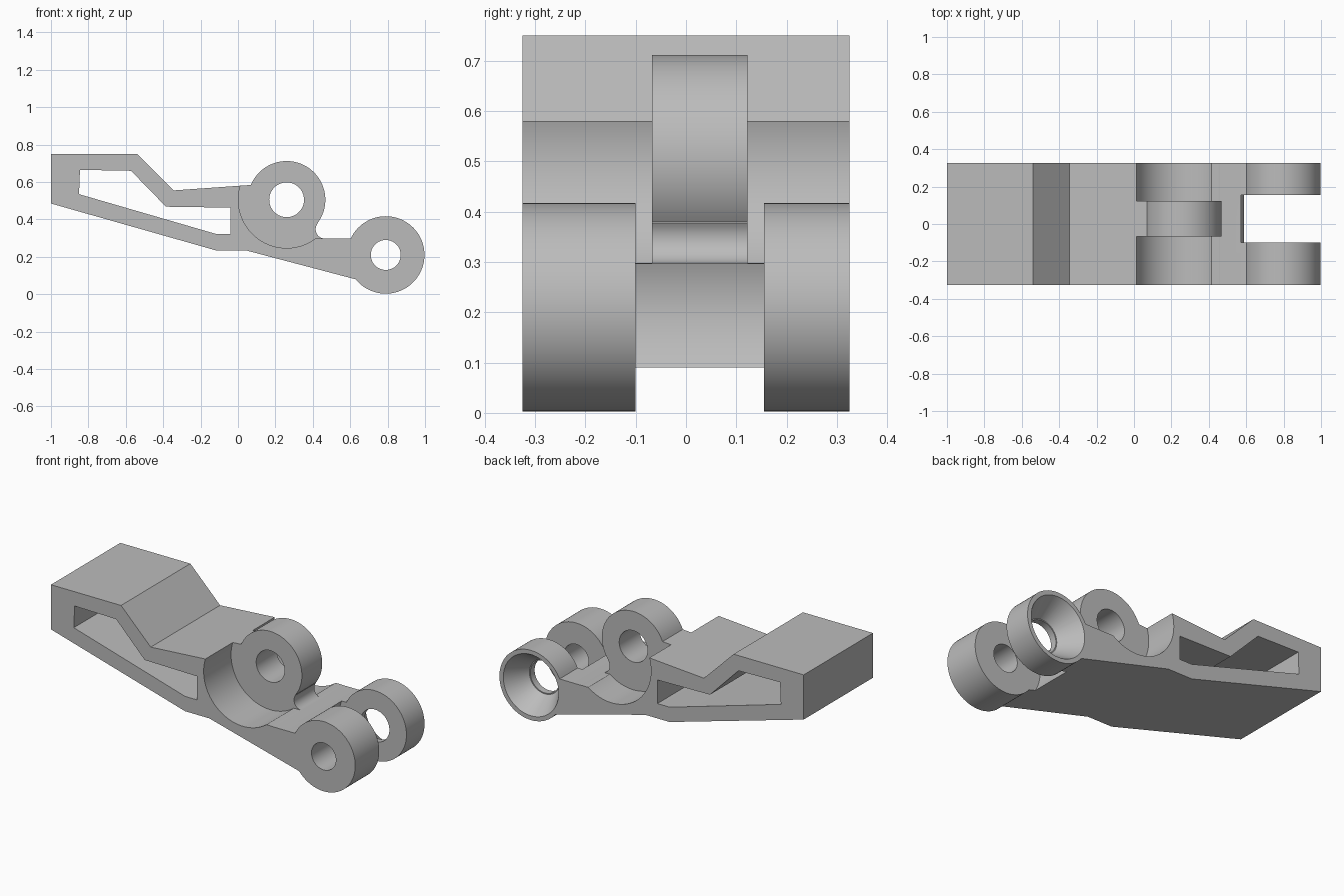
import bpy
import bmesh
from math import radians, sin, cos, pi

cube = bpy.data.objects.get("Cube")
if cube:
    bpy.data.objects.remove(cube, do_unlink=True)

grey = bpy.data.materials.new("plain grey")
grey.use_nodes = True
COLOUR = (0.5, 0.5, 0.5, 1)
grey.diffuse_color = COLOUR
grey.node_tree.nodes["Principled BSDF"].inputs["Base Color"].default_value = COLOUR

HALF = 0.325             # half width of the lever
PIVOT = (0.26, 0.505)    # centre knuckle axis (x, z)
FORK = (0.79, 0.21)      # fork lug axis (x, z)
LUG_R = 0.207


def arc(centre, r, a0, a1, n):
    """Points (x, z) along an arc, angles in degrees."""
    angles = [radians(a0 + (a1 - a0) * i / n) for i in range(n + 1)]
    return [(centre[0] + r * cos(a), centre[1] + r * sin(a)) for a in angles]


def loft(name, front, back, y0, y1):
    """Solid between two matching (x, z) profiles at y0 and y1."""
    bm = bmesh.new()
    a = [bm.verts.new((x, y0, z)) for x, z in front]
    b = [bm.verts.new((x, y1, z)) for x, z in back]
    bm.faces.new(a)
    bm.faces.new(b[::-1])
    for i in range(len(a)):
        j = (i + 1) % len(a)
        bm.faces.new((a[j], a[i], b[i], b[j]))
    bmesh.ops.recalc_face_normals(bm, faces=bm.faces)
    mesh = bpy.data.meshes.new(name)
    bm.to_mesh(mesh)
    bm.free()
    mesh.materials.append(grey)
    obj = bpy.data.objects.new(name, mesh)
    bpy.context.collection.objects.link(obj)
    return obj


def prism(name, profile, y0, y1):
    return loft(name, profile, profile, y0, y1)


def ring(centre, r, n=64):
    return arc(centre, r, 0, 360, n)[:-1]


# Lever outline: sloped underside, fork lug, fillet, knuckle, stepped top
outline = [(-1, 0.485), (-0.12, 0.235), (0.04, 0.235)]
outline += arc(FORK, LUG_R, 219, 515, 64)
outline += arc((0.465, 0.347), 0.05, 270, 142, 12)
outline += arc(PIVOT, LUG_R, -37, 157.5, 48)
outline += [(-0.345, 0.555), (-0.54, 0.75), (-1, 0.75)]
lever = prism("lever_body", outline, -HALF, HALF)

# Window through the handle
window = [(-0.85, 0.535), (-0.12, 0.323), (-0.04, 0.323), (-0.04, 0.463),
          (-0.385, 0.468), (-0.572, 0.66), (-0.845, 0.665)]
cutters = [prism("window_cutter", window, -0.5, 0.5)]

# Round recesses either side of the knuckle
recess = arc(PIVOT, 0.258, 162, 306.6, 48)
recess += [(0.5, 0.298), (0.5, 0.85), (recess[0][0], 0.85)]
cutters.append(prism("front_recess_cutter", recess, -0.5, -0.068))
cutters.append(prism("back_recess_cutter", recess, 0.122, 0.5))

# Gap between the fork lugs
cutters.append(prism("fork_gap_cutter", ring(FORK, 0.235, 96), -0.1, 0.155))

# Bores and the conical seat in the back lug
cutters.append(prism("knuckle_bore_cutter", ring(PIVOT, 0.093), -0.2, 0.2))
cutters.append(prism("front_bore_cutter", ring(FORK, 0.08), -0.5, 0))
cutters.append(prism("back_bore_cutter", ring(FORK, 0.095), 0.05, 0.5))
cutters.append(loft("cone_seat_cutter", ring(FORK, 0.101), ring(FORK, 0.189),
                    0.195, HALF + 0.012))

for cutter in cutters:
    cutter.hide_render = True
    mod = lever.modifiers.new(cutter.name, 'BOOLEAN')
    mod.operation = 'DIFFERENCE'
    mod.solver = 'EXACT'
    mod.object = cutter

# Apply the cuts and shade the round faces smoothly
bpy.ops.object.select_all(action='DESELECT')
lever.select_set(True)
bpy.context.view_layer.objects.active = lever
for mod in list(lever.modifiers):
    bpy.ops.object.modifier_apply(modifier=mod.name)
for cutter in cutters:
    bpy.data.objects.remove(cutter, do_unlink=True)
bpy.ops.object.shade_smooth_by_angle(angle=radians(25))
weighted = lever.modifiers.new("even shading", 'WEIGHTED_NORMAL')
weighted.keep_sharp = True
